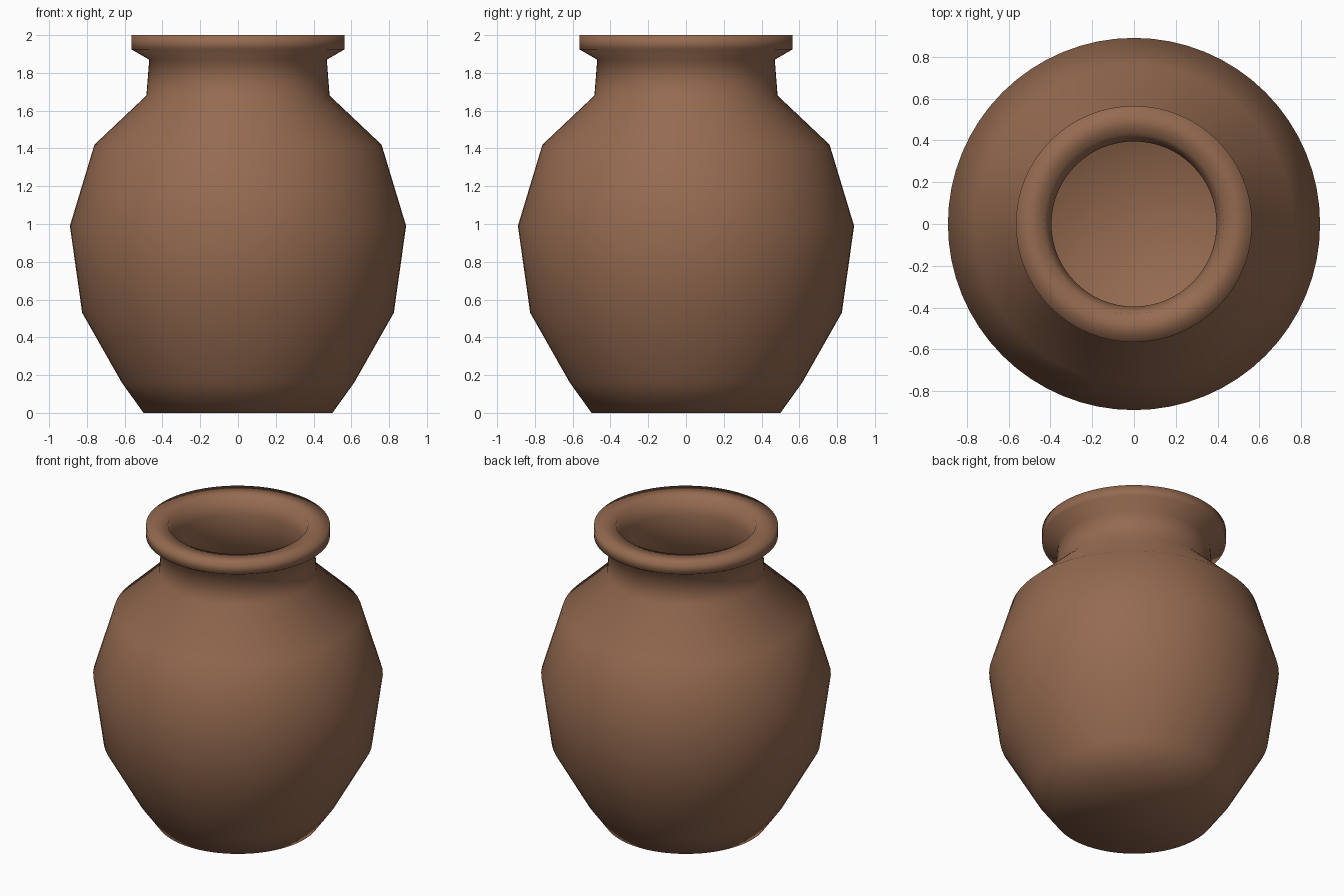
import bpy, bmesh, math

if "Cube" in bpy.data.objects:
    bpy.data.objects.remove(bpy.data.objects["Cube"])

SEGMENTS = 64

# Half cross-section (radius, height): outer wall up, over the lip, inner wall down
PROFILE = [
    (0, 0), (0.50, 0), (0.615, 0.16), (0.825, 0.53), (0.89, 0.99), (0.76, 1.42),
    (0.485, 1.68), (0.47, 1.87), (0.565, 1.925), (0.565, 2.0),
    (0.43, 2.0), (0.395, 1.88), (0.405, 1.66), (0.69, 1.37), (0.81, 0.98),
    (0.75, 0.56), (0.55, 0.21), (0.45, 0.08), (0, 0.08),
]

# Fired clay colour
clay = bpy.data.materials.new("brown_clay")
clay.diffuse_color = (0.30, 0.145, 0.08, 1)
clay.use_nodes = True
clay.node_tree.nodes["Principled BSDF"].inputs["Base Color"].default_value = clay.diffuse_color

# Pot body: revolve the profile around z
bm = bmesh.new()
verts = [bm.verts.new((r, 0, z)) for r, z in PROFILE]
edges = [bm.edges.new(pair) for pair in zip(verts, verts[1:])]
bmesh.ops.spin(bm, geom=verts + edges, cent=(0, 0, 0), axis=(0, 0, 1),
               angle=math.tau, steps=SEGMENTS)
bmesh.ops.remove_doubles(bm, verts=bm.verts, dist=0.0005)
bmesh.ops.recalc_face_normals(bm, faces=bm.faces)
for face in bm.faces:
    face.smooth = True

mesh = bpy.data.meshes.new("clay_pot")
bm.to_mesh(mesh)
bm.free()
mesh.materials.append(clay)
pot = bpy.data.objects.new("clay_pot", mesh)
bpy.context.collection.objects.link(pot)

# Longest side is the height: exactly 2 units
